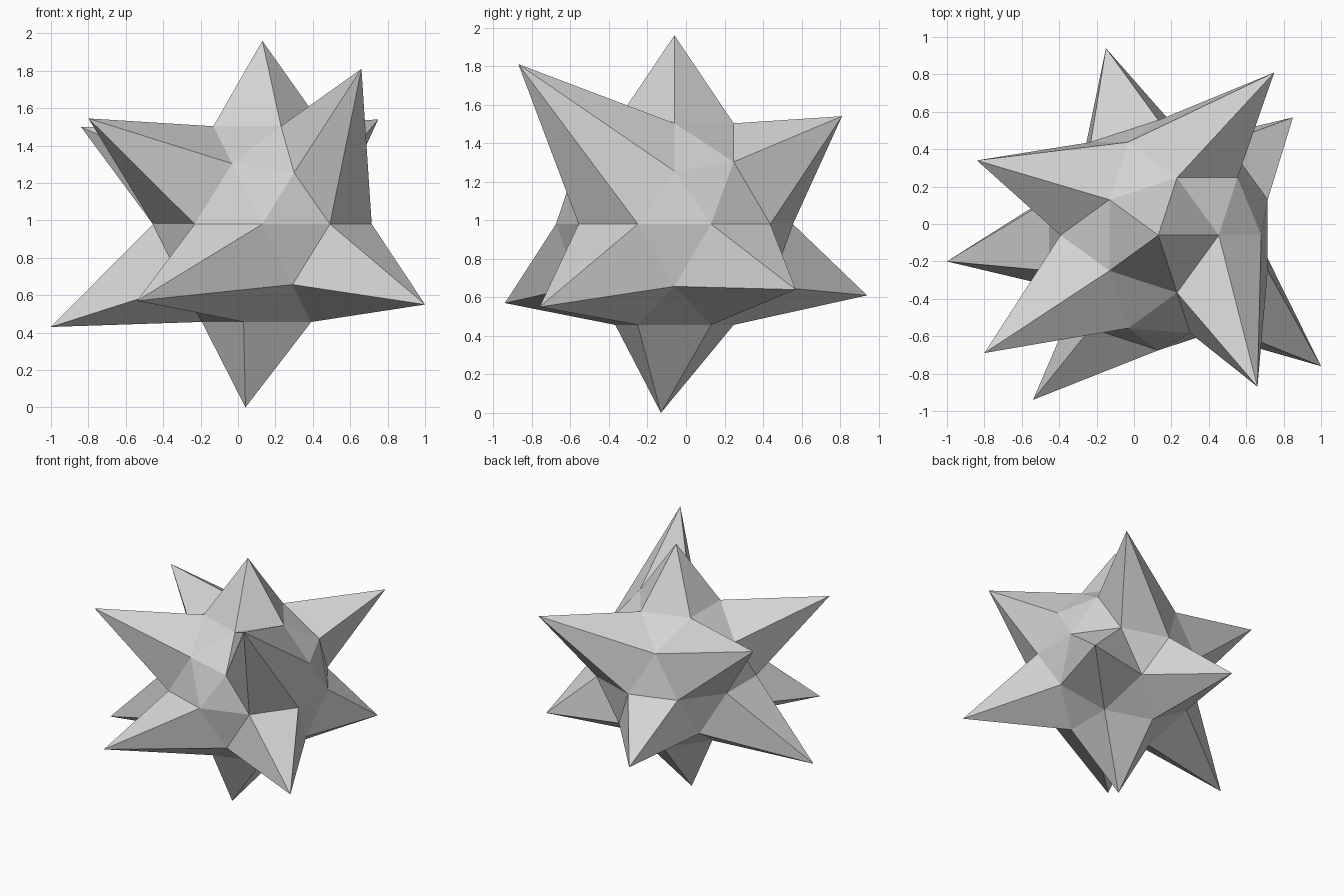
import bpy
import bmesh
from math import cos, sin, radians
from mathutils import Vector

cube = bpy.data.objects.get("Cube")
if cube:
    bpy.data.objects.remove(cube, do_unlink=True)

CORE_RADIUS = 0.615
CORE_CENTRE = Vector((0.13, -0.06, 0.98))

# One plain stone-grey material
grey = bpy.data.materials.new("light_grey")
grey.use_nodes = True
colour = (0.65, 0.65, 0.65, 1.0)
grey.diffuse_color = colour
grey.node_tree.nodes["Principled BSDF"].inputs["Base Color"].default_value = colour


def direction(angle, height):
    """Unit direction from a compass angle and a height on the unit sphere."""
    a, r = radians(angle), (1 - height * height) ** 0.5
    return Vector((r * cos(a), r * sin(a), height))


# Faceted core ball
bm = bmesh.new()
bmesh.ops.create_icosphere(bm, subdivisions=2, radius=CORE_RADIUS)

# Spikes: core corner (angle, height) and the tip it is pulled out to
UPPER, LOWER, SHOULDER = 0.447, -0.447, 0.526
spikes = [
    (0, 1, (0.13, -0.06, 1.96)),
    (0, -1, (0.04, -0.13, 0.0)),
    (72, UPPER, (0.75, 0.81, 1.54)),
    (144, UPPER, (-0.84, 0.34, 1.50)),
    (216, UPPER, (-0.80, -0.69, 1.545)),
    (324, SHOULDER, (0.66, -0.87, 1.81)),
    (36, LOWER, (0.85, 0.57, 0.64)),
    (108, LOWER, (-0.15, 0.94, 0.61)),
    (180, LOWER, (-1.0, -0.20, 0.43)),
    (252, LOWER, (-0.54, -0.94, 0.57)),
    (324, LOWER, (1.0, -0.76, 0.55)),
]
corners = [
    min(bm.verts, key=lambda v: (v.co - direction(a, h) * CORE_RADIUS).length)
    for a, h, tip in spikes
]
for corner, (a, h, tip) in zip(corners, spikes):
    corner.co = Vector(tip) - CORE_CENTRE

bmesh.ops.translate(bm, verts=bm.verts, vec=CORE_CENTRE)
bmesh.ops.recalc_face_normals(bm, faces=bm.faces)

mesh = bpy.data.meshes.new("spiky_star")
bm.to_mesh(mesh)
bm.free()
mesh.materials.append(grey)
star = bpy.data.objects.new("spiky_star", mesh)
bpy.context.collection.objects.link(star)
